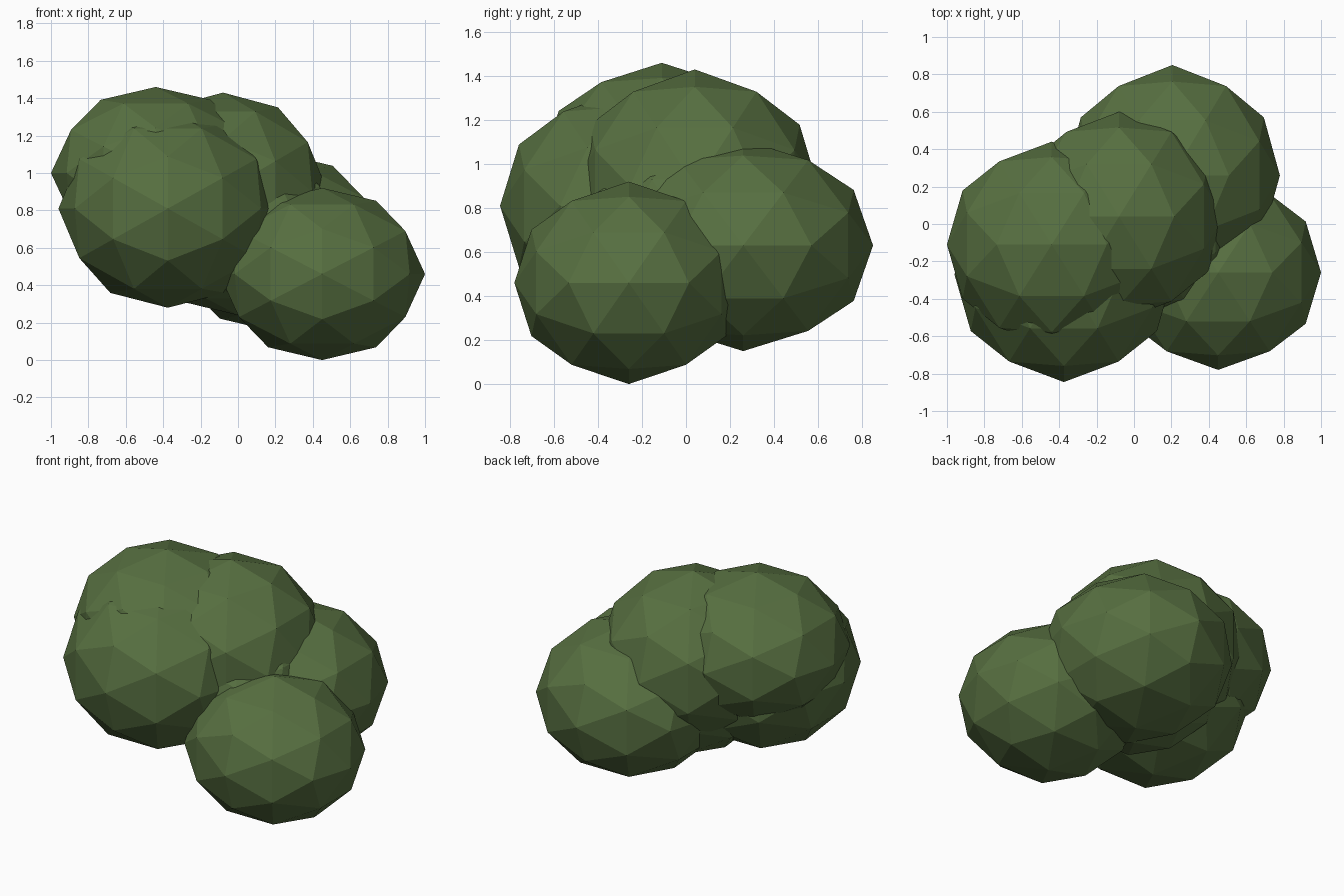
import bpy, bmesh
from itertools import product

if "Cube" in bpy.data.objects:
    bpy.data.objects.remove(bpy.data.objects["Cube"])

# Unit low-poly ball: once-subdivided icosahedron with its two-fold axes on x, y, z
A, B = 0.8507, 0.5257
SEEDS = [(A, B, 0), (1, 0, 0), (0.5, 0.809, 0.309)]


def ball_points():
    pts = set()
    for seed in SEEDS:
        for k in range(3):
            x, y, z = seed[k:] + seed[:k]
            for sx, sy, sz in product((1, -1), repeat=3):
                pts.add((x * sx + 0.0, y * sy + 0.0, z * sz + 0.0))
    return sorted(pts)


leaf = bpy.data.materials.new("leaf_green")
leaf.diffuse_color = (0.095, 0.16, 0.052, 1)
leaf.use_nodes = True
leaf.node_tree.nodes["Principled BSDF"].inputs["Base Color"].default_value = leaf.diffuse_color


def clump(name, centre, radii):
    bm = bmesh.new()
    for p in ball_points():
        bm.verts.new([c + r * v for c, r, v in zip(centre, radii, p)])
    bmesh.ops.convex_hull(bm, input=bm.verts[:])
    bmesh.ops.recalc_face_normals(bm, faces=bm.faces[:])
    mesh = bpy.data.meshes.new(name)
    bm.to_mesh(mesh)
    bm.free()
    mesh.materials.append(leaf)
    obj = bpy.data.objects.new(name, mesh)
    bpy.context.collection.objects.link(obj)


# Overlapping foliage clumps of the bush
clump("core_clump", (0.0, 0.0, 0.70), (0.54, 0.50, 0.46))
clump("front_left_clump", (-0.375, -0.27, 0.81), (0.585, 0.575, 0.53))
clump("upper_left_clump", (-0.44, -0.11, 1.0), (0.56, 0.55, 0.46))
clump("top_clump", (-0.08, 0.04, 0.90), (0.56, 0.56, 0.53))
clump("back_right_clump", (0.205, 0.26, 0.63), (0.575, 0.59, 0.48))
clump("front_right_clump", (0.45, -0.26, 0.46), (0.55, 0.52, 0.46))
